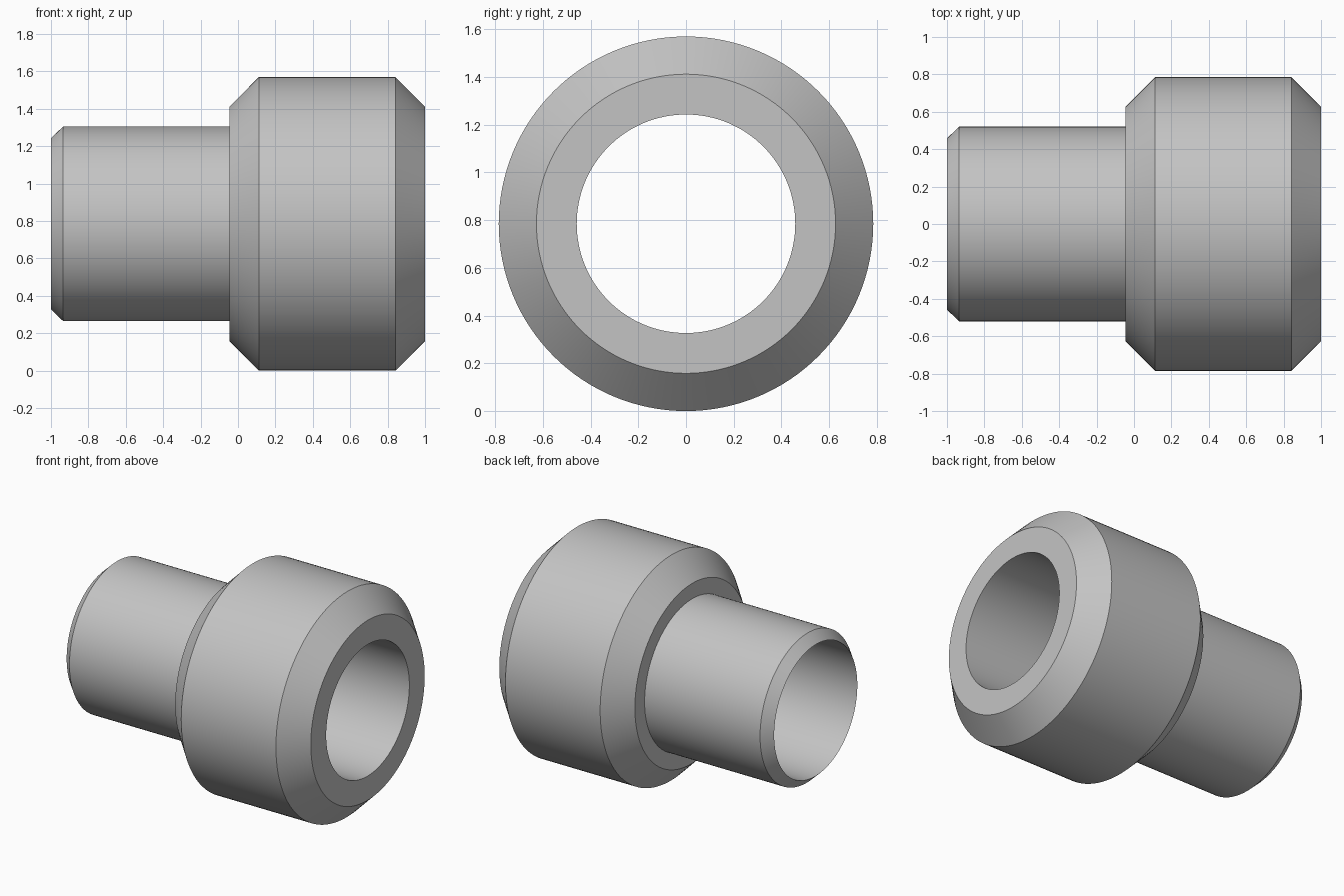
import bpy
import bmesh
import math
from mathutils import Matrix, Vector

cube = bpy.data.objects.get("Cube")
if cube:
    bpy.data.objects.remove(cube, do_unlink=True)

SEGMENTS = 128
OUTER, BORE = 0.785, 0.458

# Plain grey metal
metal = bpy.data.materials.new("grey_metal")
metal.use_nodes = True
colour = (0.55, 0.55, 0.55, 1)
metal.diffuse_color = colour
metal.node_tree.nodes["Principled BSDF"].inputs["Base Color"].default_value = colour


def lathe(name, profile, material):
    """Spin a closed (x, radius) profile around the x axis."""
    bm = bmesh.new()
    verts = [bm.verts.new((x, 0, r)) for x, r in profile]
    edges = [bm.edges.new((v, verts[(i + 1) % len(verts)])) for i, v in enumerate(verts)]
    bmesh.ops.spin(bm, geom=verts + edges, cent=Vector(), axis=(1, 0, 0),
                   angle=math.tau, steps=SEGMENTS)
    bmesh.ops.remove_doubles(bm, verts=bm.verts, dist=0.0001)
    bmesh.ops.recalc_face_normals(bm, faces=bm.faces)
    bmesh.ops.transform(bm, matrix=Matrix.Translation((0, 0, OUTER)), verts=bm.verts)
    mesh = bpy.data.meshes.new(name)
    bm.to_mesh(mesh)
    bm.free()
    mesh.materials.append(material)
    obj = bpy.data.objects.new(name, mesh)
    bpy.context.collection.objects.link(obj)
    bpy.ops.object.select_all(action="DESELECT")
    obj.select_set(True)
    bpy.context.view_layer.objects.active = obj
    bpy.ops.object.shade_smooth_by_angle(angle=math.radians(30))
    return obj


# Bored fitting: chamfered spigot stepping up to a chamfered collar
lathe("stepped_pipe_fitting", [
    (-1, BORE), (-0.935, 0.52),
    (-0.045, 0.52), (-0.045, 0.627),
    (0.112, OUTER), (0.842, OUTER),
    (1, 0.627), (1, BORE),
], metal)
